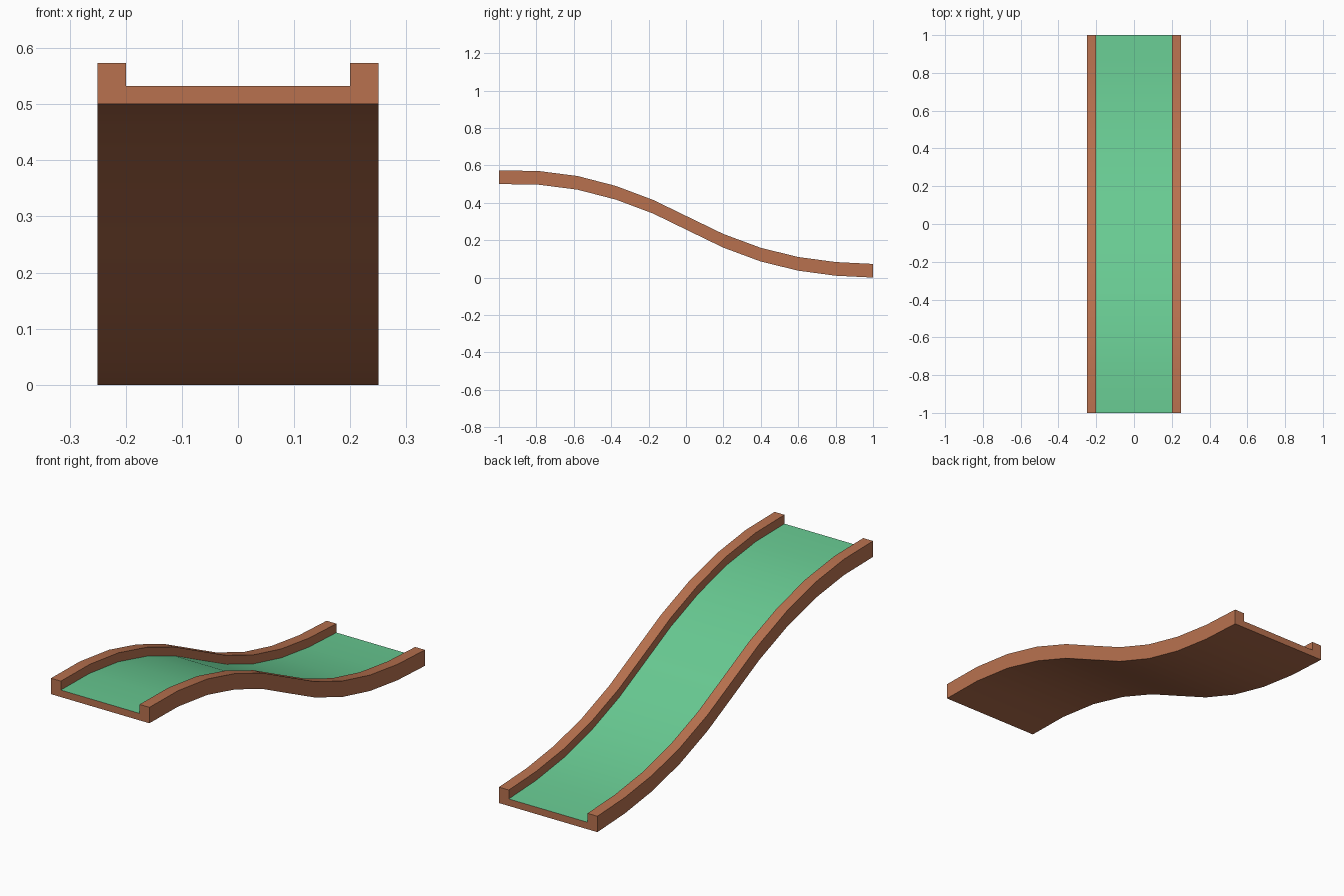
import bpy, bmesh, math

cube = bpy.data.objects.get("Cube")
if cube:
    bpy.data.objects.remove(cube, do_unlink=True)


def material(name, rgb):
    mat = bpy.data.materials.new(name)
    mat.use_nodes = True
    colour = [(c / 255) ** 2.2 for c in rgb] + [1]
    mat.diffuse_color = colour
    mat.node_tree.nodes["Principled BSDF"].inputs["Base Color"].default_value = colour
    return mat


brown = material("brown_wood", (183, 113, 80))
green = material("green_felt", (104, 201, 145))

# Underside path of the slope, from high front to low back (y, z)
path = [(-1, .5), (-.79, .497), (-.58, .47), (-.375, .417), (-.175, .342),
        (.01, .252), (.2, .16), (.4, .086), (.6, .037), (.8, .01), (1, 0)]

# Channel cross-section: flat bed between two raised rails (x, height)
half, inner, bed, rail = .25, .2, .032, .073
right_side = [(half, 0), (half, rail), (inner, rail), (inner, bed)]
section = right_side + [(-x, h) for x, h in reversed(right_side)]
BED_EDGE = 3

# Sweep the cross-section along the path
bm = bmesh.new()
rings = [[bm.verts.new((x, y, z + h)) for x, h in section] for y, z in path]
n = len(section)
for a, b in zip(rings, rings[1:]):
    for i in range(n):
        j = (i + 1) % n
        face = bm.faces.new((a[i], a[j], b[j], b[i]))
        face.material_index = 1 if i == BED_EDGE else 0
for ring in (rings[0], rings[-1]):
    bm.faces.new(ring)
bmesh.ops.recalc_face_normals(bm, faces=bm.faces)

mesh = bpy.data.meshes.new("sloped_channel")
bm.to_mesh(mesh)
bm.free()
mesh.materials.append(brown)
mesh.materials.append(green)
channel = bpy.data.objects.new("sloped_channel", mesh)
bpy.context.collection.objects.link(channel)

# Smooth the sweep, keep the rail corners sharp
bpy.ops.object.select_all(action="DESELECT")
channel.select_set(True)
bpy.context.view_layer.objects.active = channel
bpy.ops.object.shade_smooth_by_angle(angle=math.radians(30))
